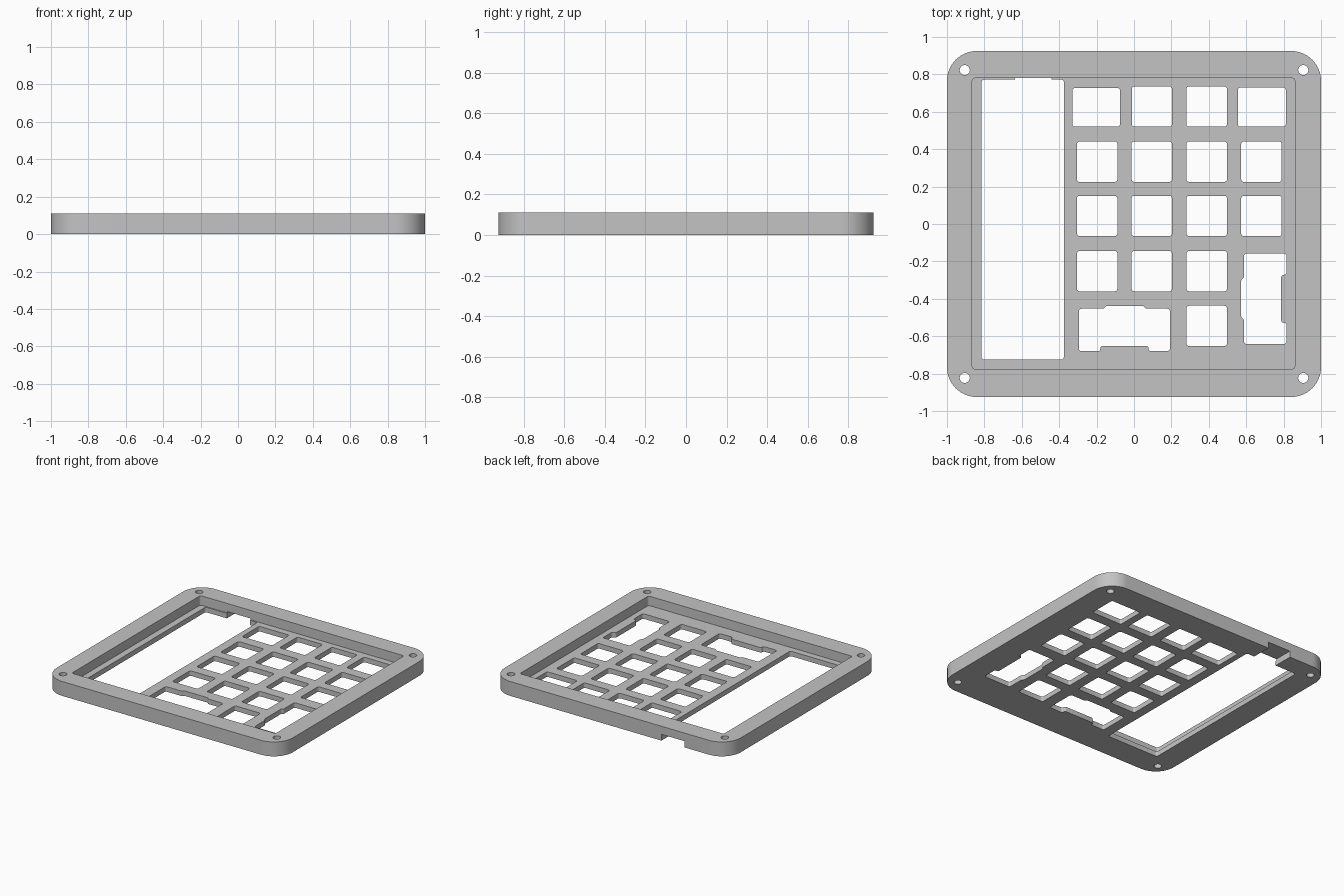
import bpy, bmesh, math
from mathutils import Vector

if "Cube" in bpy.data.objects:
    bpy.data.objects.remove(bpy.data.objects["Cube"], do_unlink=True)

HEIGHT, FLOOR, BIG = 0.11, 0.038, 0.3


def rounded(points, radius, steps):
    """Round every corner of a closed outline."""
    out = []
    for i, p in enumerate(points):
        p = Vector(p)
        a = Vector(points[i - 1]) - p
        b = Vector(points[(i + 1) % len(points)]) - p
        half = a.angle(b) / 2
        cut = min(radius / math.tan(half), 0.45 * min(a.length, b.length))
        r = cut * math.tan(half)
        a.normalize()
        b.normalize()
        centre = p + (a + b).normalized() * (r / math.sin(half))
        start, end = p + a * cut - centre, p + b * cut - centre
        sweep = start.angle_signed(end)
        for k in range(steps + 1):
            t = -sweep * k / steps
            c, s = math.cos(t), math.sin(t)
            out.append(centre + Vector((start.x * c - start.y * s,
                                        start.x * s + start.y * c)))
    return out


def box(x0, x1, y0, y1):
    return [(x0, y0), (x1, y0), (x1, y1), (x0, y1)]


def prism(name, outlines, z0, z1):
    """Extrude closed outlines between two heights."""
    bm = bmesh.new()
    for outline in outlines:
        low = [bm.verts.new((p[0], p[1], z0)) for p in outline]
        high = [bm.verts.new((p[0], p[1], z1)) for p in outline]
        bm.faces.new(low[::-1])
        bm.faces.new(high)
        n = len(low)
        for i in range(n):
            j = (i + 1) % n
            bm.faces.new((low[i], low[j], high[j], high[i]))
    bmesh.ops.recalc_face_normals(bm, faces=bm.faces)
    mesh = bpy.data.meshes.new(name)
    bm.to_mesh(mesh)
    bm.free()
    obj = bpy.data.objects.new(name, mesh)
    bpy.context.collection.objects.link(obj)
    return obj


def cut(target, cutter):
    cutter.hide_render = True
    mod = target.modifiers.new("cut", 'BOOLEAN')
    mod.operation = 'DIFFERENCE'
    mod.solver = 'EXACT'
    mod.object = cutter
    bpy.context.view_layer.objects.active = target
    bpy.ops.object.modifier_apply(modifier=mod.name)
    bpy.data.objects.remove(cutter, do_unlink=True)


# Outer body
case = prism("keypad_case", [rounded(box(-1, 1, -0.925, 0.925), 0.16, 16)], 0, HEIGHT)

# Recess that leaves a thin floor inside the rim
cut(case, prism("recess_cutter", [rounded(box(-0.865, 0.86, -0.775, 0.78), 0.015, 4)],
                FLOOR, BIG))

# Square key openings
openings = []
columns, rows, half = (-0.197, 0.095, 0.389, 0.681), (0.333, 0.043, -0.252, -0.545), 0.108
for r, y in enumerate(rows):
    for c, x in enumerate(columns):
        if (r == 2 and c == 3) or (r == 3 and c != 2):
            continue
        openings.append(box(x - half, x + half, y - half, y + half))

# Top row, with wider end keys
for x0, x1, top in ((-0.33, -0.075, 0.727), (-0.012, 0.203, 0.735),
                    (0.28, 0.497, 0.735), (0.555, 0.812, 0.73)):
    openings.append(box(x0, x1, 0.52, top))

# Long window beside the keys
openings.append(box(-0.815, -0.375, -0.725, 0.772))

# Double-width key with stabiliser steps
openings.append([(-0.295, -0.68), (-0.18, -0.68), (-0.18, -0.652), (0.078, -0.652),
                 (0.078, -0.68), (0.192, -0.68), (0.192, -0.453), (0.065, -0.453),
                 (0.05, -0.438), (-0.148, -0.438), (-0.163, -0.453), (-0.295, -0.453)])

# Double-height key with stabiliser steps
openings.append([(0.588, -0.642), (0.815, -0.642), (0.815, -0.528), (0.787, -0.528),
                 (0.787, -0.272), (0.815, -0.272), (0.815, -0.158), (0.588, -0.158),
                 (0.588, -0.285), (0.573, -0.3), (0.573, -0.498), (0.588, -0.513)])
outlines = [rounded(o, 0.014, 4) for o in openings]

# Corner screw holes
for sx in (-1, 1):
    for sy in (-1, 1):
        outlines.append([(sx * 0.905 + 0.027 * math.cos(a), sy * 0.823 + 0.027 * math.sin(a))
                         for a in (math.tau * k / 32 for k in range(32))])
cut(case, prism("opening_cutter", outlines, -BIG, BIG))

# Cable slot under the rear rim
cut(case, prism("slot_cutter", [box(-0.635, -0.44, 0.75, 1.1)], -BIG, 0.048))

# Material and shading
grey = bpy.data.materials.new("plain_grey")
grey.use_nodes = True
colour = (0.55, 0.55, 0.55, 1)
grey.diffuse_color = colour
bsdf = next(n for n in grey.node_tree.nodes if n.type == 'BSDF_PRINCIPLED')
bsdf.inputs["Base Color"].default_value = colour
case.data.materials.clear()
case.data.materials.append(grey)
for poly in case.data.polygons:
    poly.material_index = 0

bpy.ops.object.select_all(action='DESELECT')
case.select_set(True)
bpy.context.view_layer.objects.active = case
bpy.ops.object.shade_smooth_by_angle(angle=math.radians(30))
